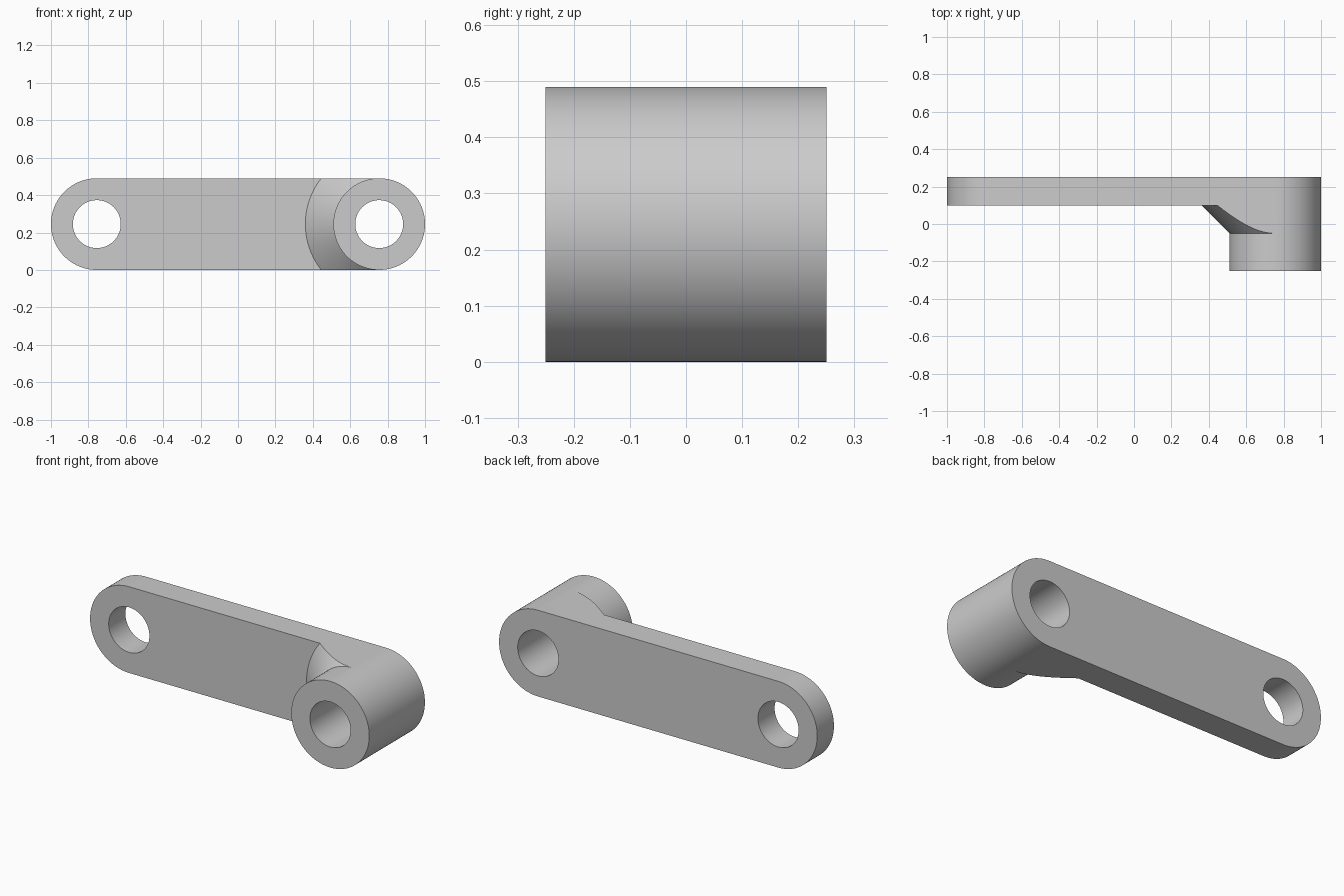
import bpy, bmesh, math

cube = bpy.data.objects.get("Cube")
if cube:
    bpy.data.objects.remove(cube)

R, HOLE, FLARE = 0.245, 0.128, 0.395    # end radius, bore radius, flare radius
CX = 0.755                              # pivot distance from centre
FRONT, NECK, PLATE, BACK = -0.25, -0.05, 0.10, 0.25
STEPS = 48

corner = math.asin(R / FLARE)           # where the flare meets the plate edges
half = [math.pi * i / STEPS for i in range(STEPS + 1)]
right_half = [a - math.pi / 2 for a in half]
left_half = sorted([a + math.pi / 2 for a in half] + [math.pi - corner, math.pi + corner])
full = left_half + [a + math.tau for a in right_half[1:-1]]

bm = bmesh.new()


def point(cx, r, y, a):
    return (cx + r * math.cos(a), y, R + r * math.sin(a))


def arc(cx, r, y, angles):
    return [point(cx, r, y, a) for a in angles]


def strip(a, b, closed=False):
    """Skin two matching rows of points, collapsing coincident ends."""
    n = len(a)
    for i in range(n if closed else n - 1):
        j = (i + 1) % n
        corners = []
        for p in (a[i], a[j], b[j], b[i]):
            if all(math.dist(p, q) > 1e-5 for q in corners):
                corners.append(p)
        if len(corners) > 2:
            bm.faces.new([bm.verts.new(p) for p in corners])


def flat_face(loops, normal):
    """Fill a flat outline with holes."""
    edges = []
    for loop in loops:
        vs = [bm.verts.new(p) for p in loop]
        edges += [bm.edges.new((v, vs[(i + 1) % len(vs)])) for i, v in enumerate(vs)]
    bmesh.ops.triangle_fill(bm, use_beauty=True, edges=edges, normal=normal)


def flare_point(a):
    r = min(FLARE, R / max(abs(math.sin(a)), 1e-6))
    return point(CX, r, NECK + r - R, a)


# Boss: outer wall, front ring and bore
strip(arc(CX, R, FRONT, full), arc(CX, R, NECK, full), True)
strip(arc(CX, R, NECK, right_half), arc(CX, R, BACK, right_half))
strip(arc(CX, R, FRONT, full), arc(CX, HOLE, FRONT, full), True)
strip(arc(CX, HOLE, FRONT, full), arc(CX, HOLE, BACK, full), True)

# Conical flare, trimmed by the top and bottom of the arm
flare = [flare_point(a) for a in left_half]
strip(arc(CX, R, NECK, left_half), flare)

# Arm: rounded end, bore, back and front faces
strip(arc(-CX, R, PLATE, left_half), arc(-CX, R, BACK, left_half))
strip(arc(-CX, HOLE, PLATE, full), arc(-CX, HOLE, BACK, full), True)
end = arc(-CX, R, BACK, left_half)
flat_face([end + arc(CX, R, BACK, right_half),
           arc(-CX, HOLE, BACK, full), arc(CX, HOLE, BACK, full)], (0, 1, 0))
rim = [flare_point(a) for a in left_half if abs(a - math.pi) < corner + 1e-5]
flat_face([arc(-CX, R, PLATE, left_half) + rim[::-1],
           arc(-CX, HOLE, PLATE, full)], (0, -1, 0))

# Arm: top and bottom walls following the trimmed flare
trim = [flare_point(a) for a in left_half if a < math.pi - corner + 1e-5]
for z in (0, 2 * R):
    outline = [(-CX, BACK), (CX, BACK)] + [(p[0], p[1]) for p in trim] + [(-CX, PLATE)]
    flat_face([[(x, y, z) for x, y in outline]], (0, 0, 1 if z else -1))

bmesh.ops.remove_doubles(bm, verts=bm.verts, dist=1e-5)
bmesh.ops.recalc_face_normals(bm, faces=bm.faces)

mesh = bpy.data.meshes.new("crank_arm")
bm.to_mesh(mesh)
bm.free()
arm = bpy.data.objects.new("crank_arm", mesh)
bpy.context.collection.objects.link(arm)

# Plain grey metal
grey = bpy.data.materials.new("light_grey")
grey.use_nodes = True
colour = (0.6, 0.6, 0.6, 1)
grey.diffuse_color = colour
grey.node_tree.nodes["Principled BSDF"].inputs["Base Color"].default_value = colour
mesh.materials.append(grey)

bpy.ops.object.select_all(action="DESELECT")
arm.select_set(True)
bpy.context.view_layer.objects.active = arm
bpy.ops.object.shade_smooth_by_angle(angle=math.radians(30))
